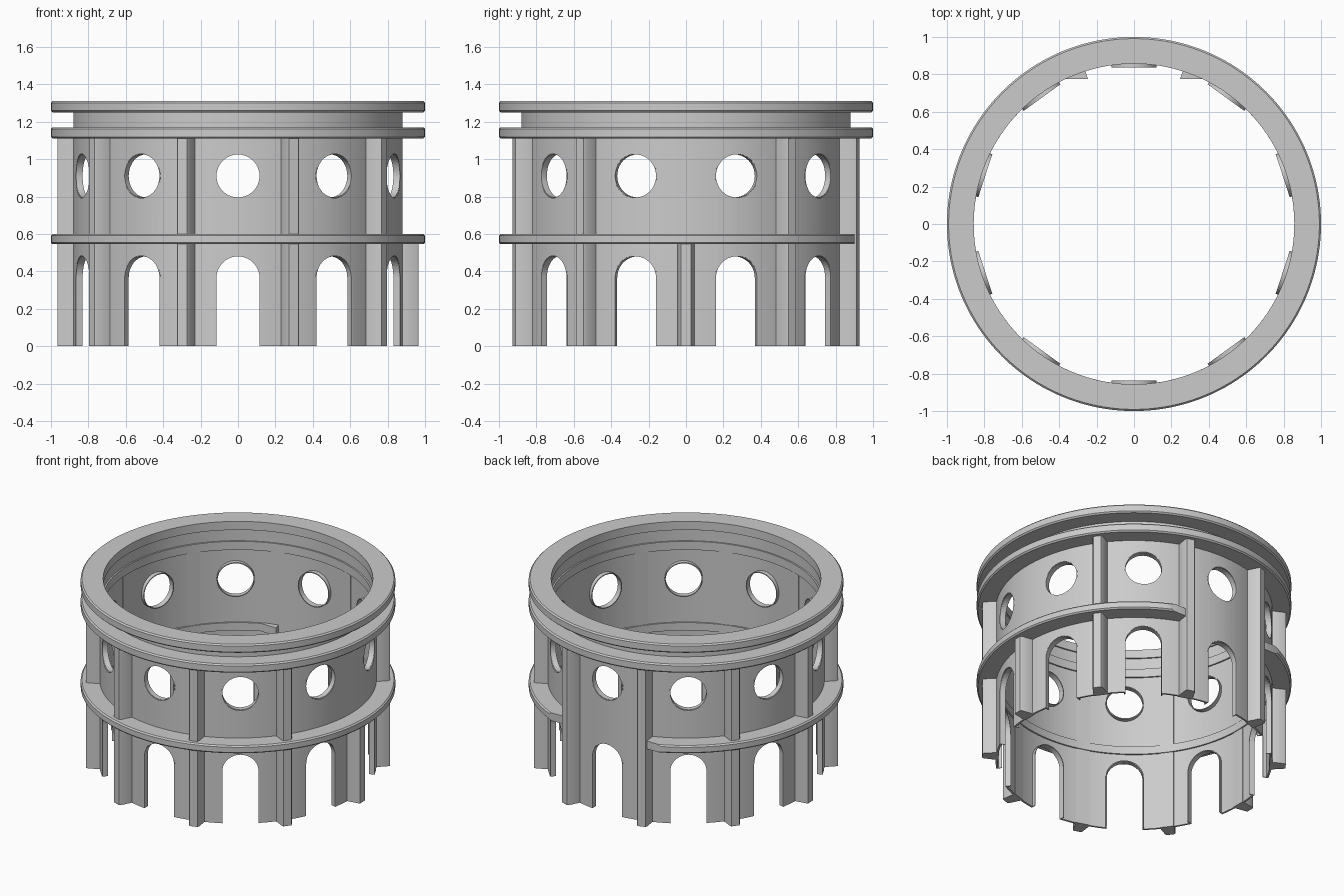
import bpy, bmesh
from math import sin, cos, pi, radians, sqrt, atan2
from mathutils import Matrix

if "Cube" in bpy.data.objects:
    bpy.data.objects.remove(bpy.data.objects["Cube"])

BAYS = 10
STEP = 2 * pi / BAYS


def finish(name, bm, smooth=True):
    bmesh.ops.recalc_face_normals(bm, faces=bm.faces)
    me = bpy.data.meshes.new(name)
    bm.to_mesh(me)
    bm.free()
    ob = bpy.data.objects.new(name, me)
    bpy.context.collection.objects.link(ob)
    if smooth:
        bpy.ops.object.select_all(action='DESELECT')
        ob.select_set(True)
        bpy.context.view_layer.objects.active = ob
        bpy.ops.object.shade_smooth_by_angle(angle=radians(30))
    return ob


def lathe(name, profile, n=160):
    """Closed (radius, z) profile turned round the z axis."""
    bm = bmesh.new()
    rings = [[bm.verts.new((r * sin(2 * pi * i / n), -r * cos(2 * pi * i / n), z))
              for r, z in profile] for i in range(n)]
    m = len(profile)
    for i in range(n):
        a, b = rings[i], rings[(i + 1) % n]
        for j in range(m):
            k = (j + 1) % m
            bm.faces.new((a[j], b[j], b[k], a[k]))
    return finish(name, bm)


def prism(bm, outline, axis, lo, hi, mat=Matrix()):
    """Outline extruded along z ('z') or along -y ('y')."""
    def put(p, d):
        return bm.verts.new(mat @ (Matrix.Translation((p[0], p[1], d)) if axis == 'z'
                                   else Matrix.Translation((p[0], -d, p[1]))).translation)
    a = [put(p, lo) for p in outline]
    b = [put(p, hi) for p in outline]
    n = len(outline)
    bm.faces.new(a)
    bm.faces.new(b)
    for i in range(n):
        j = (i + 1) % n
        bm.faces.new((a[i], a[j], b[j], b[i]))


def turn(angle):
    return Matrix.Rotation(angle, 4, 'Z')


def circle(r, z=0.91, n=40):
    return [(r * cos(2 * pi * i / n), z + r * sin(2 * pi * i / n)) for i in range(n)]


def arch(r, foot=0.0, spring=0.365, n=20):
    return [(r, foot)] + [(r * cos(pi * i / n), spring + r * sin(pi * i / n))
                          for i in range(n + 1)] + [(-r, foot)]


def band(name, z0, z1):
    b = 0.009
    return lathe(name, [(0.857, z0), (1 - b, z0), (1, z0 + b), (1, z1 - b),
                        (1 - b, z1), (0.857, z1)])


# drum wall with round windows above and arches below
wall = lathe("drum_wall", [(0.867, 0), (0.88, 0), (0.88, 1.255), (0.867, 1.255)])
bm = bmesh.new()
for k in range(BAYS):
    prism(bm, circle(0.118), 'y', 0.7, 1.1, turn(k * STEP))
    prism(bm, arch(0.118, -0.1), 'y', 0.7, 1.1, turn(k * STEP))
cutter = finish("opening_cutter", bm, False)
cutter.hide_render = True
mod = wall.modifiers.new("openings", 'BOOLEAN')
mod.operation = 'DIFFERENCE'
mod.solver = 'EXACT'
mod.object = cutter
bpy.context.view_layer.objects.active = wall
bpy.ops.object.modifier_apply(modifier="openings")
bpy.data.objects.remove(cutter)


# linings of the openings, standing slightly proud inside
def linings(name, outer, inner, closed):
    bm = bmesh.new()
    n = len(outer)
    for k in range(BAYS):
        m = turn(k * STEP)
        rows = [[bm.verts.new((m @ Matrix.Translation((x, -d, z))).translation) for x, z in o]
                for o, d in ((outer, 0.836), (outer, 0.873), (inner, 0.873), (inner, 0.836))]
        for i in range(n if closed else n - 1):
            j = (i + 1) % n
            for s in range(4):
                a, b = rows[s], rows[(s + 1) % 4]
                bm.faces.new((a[i], a[j], b[j], b[i]))
        if not closed:
            for i in (0, n - 1):
                bm.faces.new([r[i] for r in rows])
    finish(name, bm)


linings("window_linings", circle(0.121), circle(0.115), True)
linings("arch_linings", arch(0.121), arch(0.115), False)

# cornice rings
band("lower_cornice", 1.11, 1.17)
band("top_cornice", 1.25, 1.31)

# middle ring, open over the back bay with angled ends
z0, z1, b = 0.545, 0.6, 0.009


def open_arc(r, y_end, n=120):
    a = pi - atan2(sqrt(r * r - y_end * y_end), y_end)
    return [(r * sin(-a + 2 * a * i / n), -r * cos(-a + 2 * a * i / n)) for i in range(n + 1)]


bm = bmesh.new()
rows = []
for r, z in ((0.857, z0), (1 - b, z0), (1, z0 + b), (1, z1 - b), (1 - b, z1), (0.857, z1)):
    inner = r < 0.9
    tip = (0.246, 0.775) if inner else (0.288, 0.9)
    pts = [(-tip[0], tip[1])] + open_arc(r, tip[1]) + [tip]
    rows.append([bm.verts.new((x, y, z)) for x, y in pts])
n = len(rows[0])
for s in range(6):
    a, c = rows[s], rows[(s + 1) % 6]
    for i in range(n - 1):
        bm.faces.new((a[i], a[i + 1], c[i + 1], c[i]))
for i in (0, n - 1):
    bm.faces.new([r[i] for r in rows])
bmesh.ops.remove_doubles(bm, verts=bm.verts, dist=0.0001)
finish("middle_ring", bm)

# tapered pilasters between the bays; the upper one on the right is missing
plan = [(-0.045, -0.862), (-0.045, -0.885), (-0.033, -0.955), (-0.026, -0.966),
        (0.026, -0.966), (0.033, -0.955), (0.045, -0.885), (0.045, -0.862)]
for name, lo, hi, skip in (("lower_pilasters", 0, 0.56, None),
                           ("upper_pilasters", 0.56, 1.12, 2)):
    bm = bmesh.new()
    for k in range(BAYS):
        if k != skip:
            prism(bm, plan, 'z', lo, hi, turn((k + 0.5) * STEP))
    finish(name, bm)
